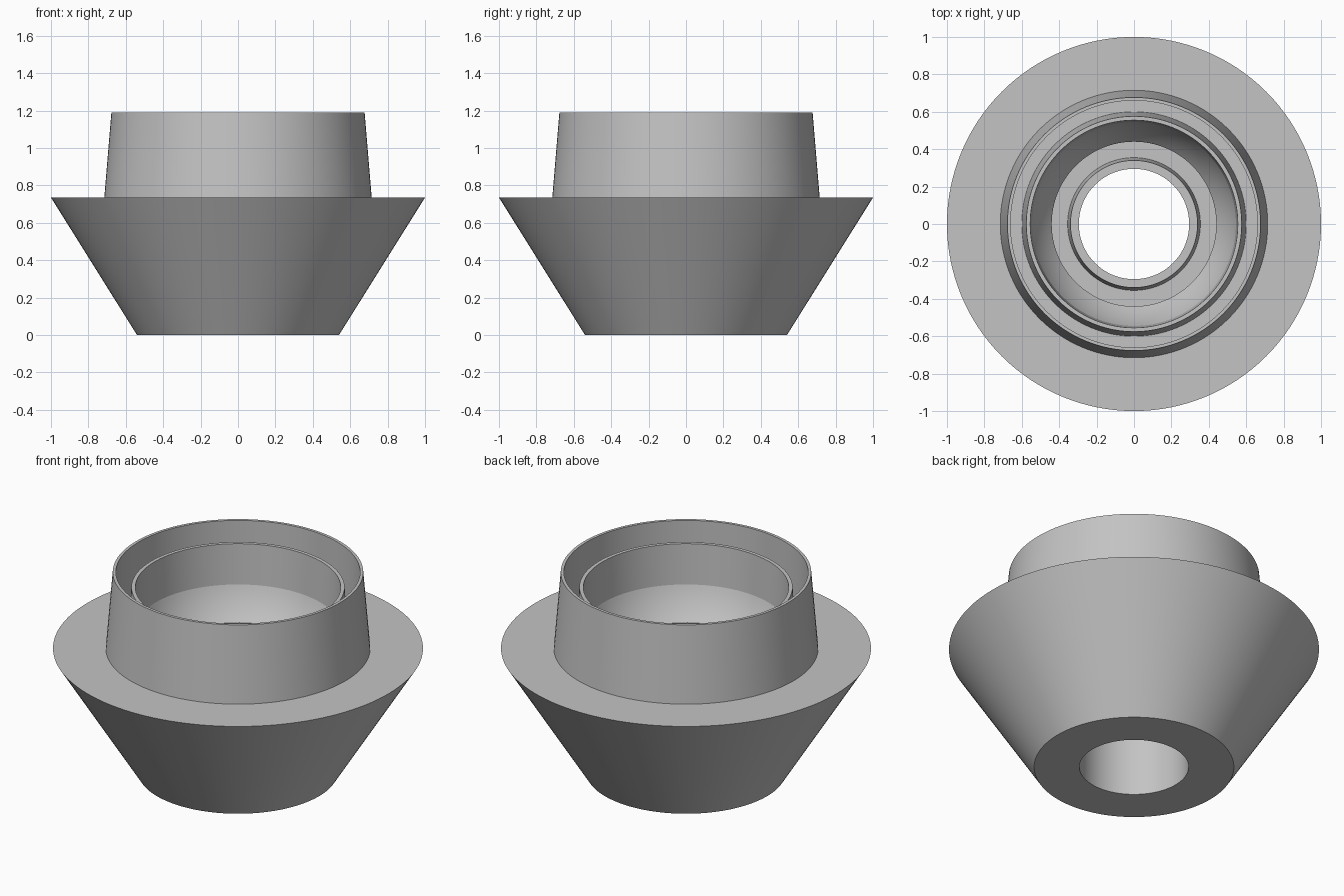
import bpy, bmesh, math

cube = bpy.data.objects.get("Cube")
if cube:
    bpy.data.objects.remove(cube, do_unlink=True)

SEGMENTS = 128

grey = bpy.data.materials.new("plain_grey")
grey.use_nodes = True
colour = (0.55, 0.55, 0.55, 1)
grey.diffuse_color = colour
grey.node_tree.nodes["Principled BSDF"].inputs["Base Color"].default_value = colour


def lathe(name, profile):
    """Spin a closed (radius, height) loop around the z axis."""
    bm = bmesh.new()
    rings = []
    for r, z in profile:
        rings.append([bm.verts.new((r * math.cos(a), r * math.sin(a), z))
                      for a in (math.tau * i / SEGMENTS for i in range(SEGMENTS))])
    for low, high in zip(rings, rings[1:] + rings[:1]):
        for i in range(SEGMENTS):
            j = (i + 1) % SEGMENTS
            bm.faces.new((low[i], low[j], high[j], high[i]))
    bmesh.ops.recalc_face_normals(bm, faces=bm.faces)
    mesh = bpy.data.meshes.new(name)
    bm.to_mesh(mesh)
    bm.free()
    mesh.materials.append(grey)
    obj = bpy.data.objects.new(name, mesh)
    bpy.context.collection.objects.link(obj)
    bpy.ops.object.select_all(action="DESELECT")
    bpy.context.view_layer.objects.active = obj
    obj.select_set(True)
    bpy.ops.object.shade_smooth_by_angle(angle=math.radians(15))
    return obj


# flared base with its wide deck
base = [(0.295, 0), (0.54, 0), (1.0, 0.735)]
# tapered outer collar and the groove behind it
collar = [(0.715, 0.735), (0.677, 1.19), (0.66, 1.19), (0.66, 0.735)]
# inner cup rim and its short wall
cup = [(0.60, 0.735), (0.576, 1.10), (0.555, 1.10)]
# rounded socket, narrowing downwards
R, centre, steps = 0.58, 1.06, 10
start, end = math.acos(0.545 / R), math.acos(0.44 / R)
angles = [start + (end - start) * i / steps for i in range(steps + 1)]
socket = [(R * math.cos(a), centre - R * math.sin(a)) for a in angles]
# well floor and the raised boss round the through hole
boss = [(0.44, 0.40), (0.355, 0.40), (0.34, 0.60), (0.295, 0.60)]

lathe("flared_socket_body", base + collar + cup + socket + boss)
